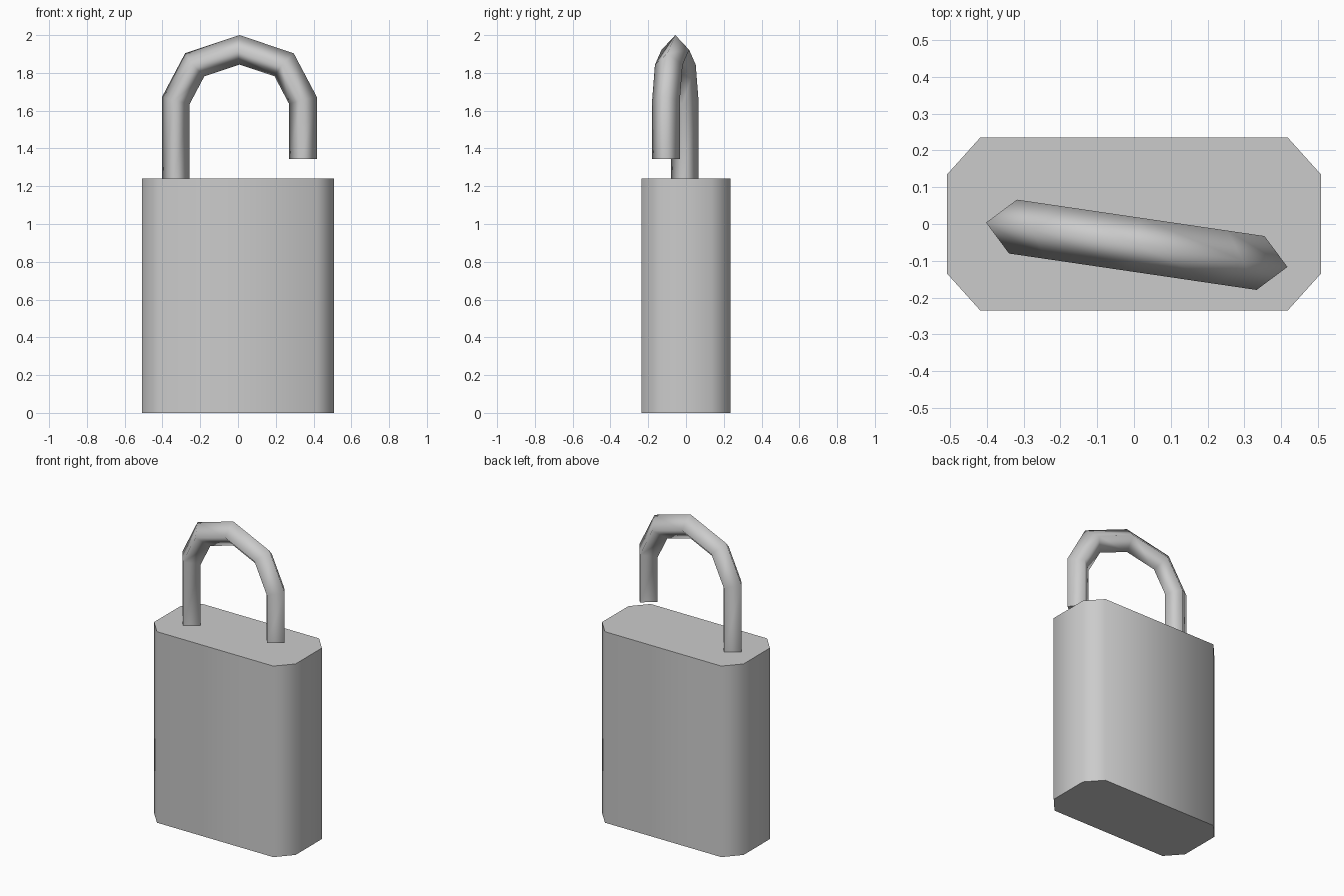
import bpy, bmesh
from mathutils import Vector, Matrix

cube = bpy.data.objects.get("Cube")
if cube:
    bpy.data.objects.remove(cube, do_unlink=True)

# One plain grey metal for the whole lock
metal = bpy.data.materials.new("grey metal")
metal.use_nodes = True
GREY = (0.6, 0.6, 0.6, 1)
metal.diffuse_color = GREY
metal.node_tree.nodes["Principled BSDF"].inputs["Base Color"].default_value = GREY


def skin_rings(name, rings):
    """Join equal rings into a capped tube: smooth sides, flat ends."""
    bm = bmesh.new()
    loops = [[bm.verts.new(p) for p in ring] for ring in rings]
    n = len(loops[0])
    for low, high in zip(loops, loops[1:]):
        for i in range(n):
            j = (i + 1) % n
            bm.faces.new((low[i], low[j], high[j], high[i])).smooth = True
    for end in (loops[0], loops[-1]):
        cap = bm.faces.new(end)
        for edge in cap.edges:
            edge.smooth = False
    bmesh.ops.recalc_face_normals(bm, faces=bm.faces)
    mesh = bpy.data.meshes.new(name)
    bm.to_mesh(mesh)
    bm.free()
    mesh.materials.append(metal)
    obj = bpy.data.objects.new(name, mesh)
    bpy.context.collection.objects.link(obj)
    return obj


# Body: rectangle with cut corners, extruded upwards
X, Y, CX, CY, TOP = 0.508, 0.235, 0.418, 0.135, 1.24
half = [(X, -CY), (X, CY), (CX, Y), (-CX, Y)]
outline = half + [(-x, -y) for x, y in half]
skin_rings("lock_body", [[(x, y, z) for x, y in outline] for z in (0, TOP)])

# Shackle: four-sided bar mitred along an open arch, swung about its long leg
HINGE = Vector((-0.329, -0.007, 0))
END = Vector((0.344, -0.106, 0))
RADIUS = 0.074
along = (END - HINGE).normalized()
side = Vector((-along.y, along.x, 0))
span = (END - HINGE).length
arch = [(0, 1.654), (0.101, 1.843), (span / 2, 1.922)]
arch += [(span - u, z) for u, z in reversed(arch[:2])]
path = [(0, TOP)] + arch + [(span, 1.345)]
points = [HINGE + along * u + Vector((0, 0, z)) for u, z in path]

rings = []
for i, p in enumerate(points):
    before = (p - points[i - 1]).normalized() if i else None
    after = (points[i + 1] - p).normalized() if i + 1 < len(points) else before
    before = before or after
    tangent = (before + after).normalized()
    outward = tangent.cross(side) * (-RADIUS / tangent.dot(after))
    rings.append([p + outward, p + side * RADIUS, p - outward, p - side * RADIUS])
skin_rings("shackle", rings)
